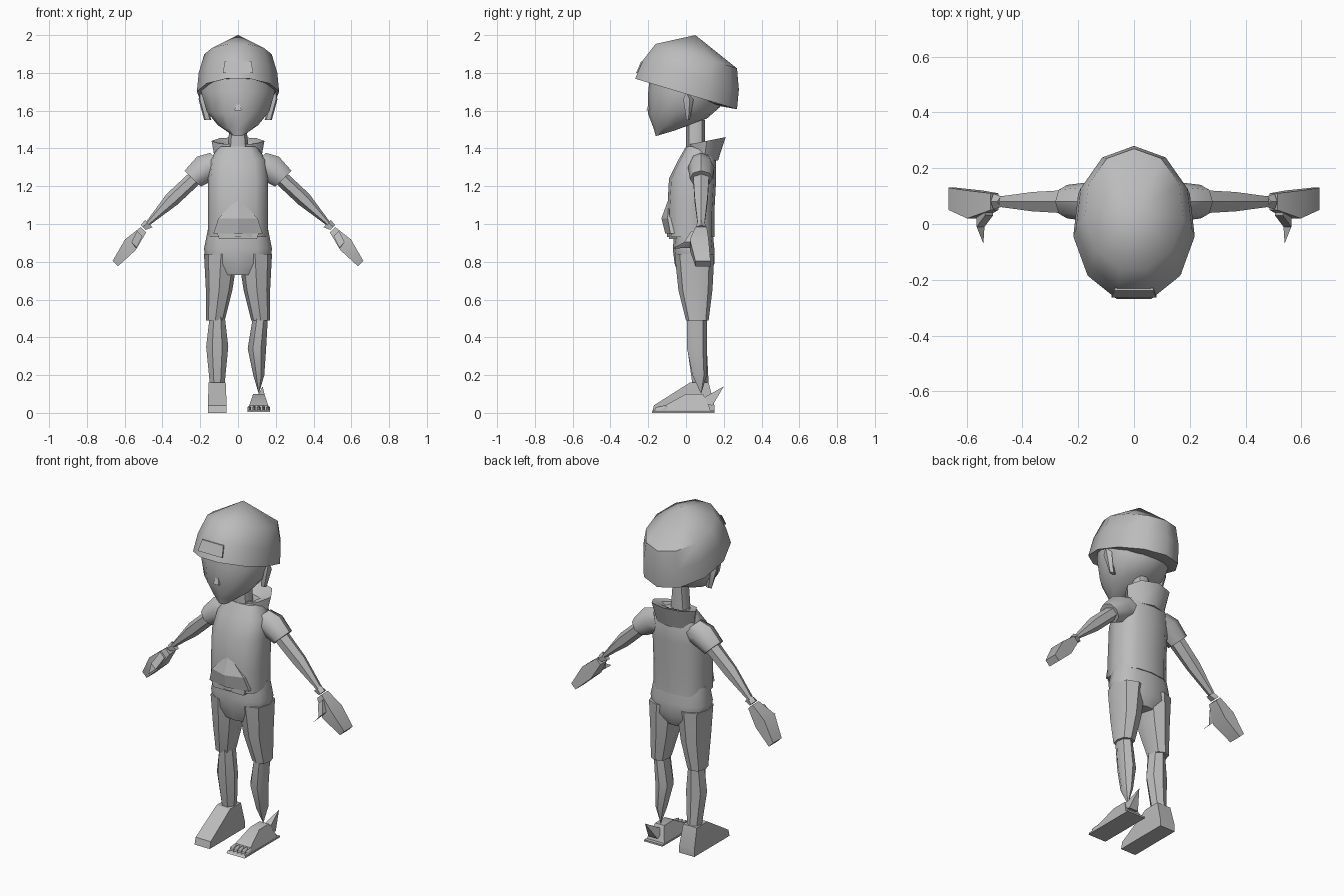
import bpy
import bmesh
import math
from mathutils import Vector

cube = bpy.data.objects.get("Cube")
if cube:
    bpy.data.objects.remove(cube)

SHADE = (.5, .5, .5, 1)
grey = bpy.data.materials.new("plain_grey")
grey.use_nodes = True
grey.diffuse_color = SHADE
grey.node_tree.nodes["Principled BSDF"].inputs["Base Color"].default_value = SHADE


def ring(z, half, front, back, x=0, tilt=0):
    """Level section; tilt raises its back edge."""
    centre = Vector((x, (front + back) / 2, z))
    depth = Vector((0, 1, tilt)) * (back - front) / 2
    return centre, Vector((half, 0, 0)), depth


def cuff(x, z, depth, width, y=.08):
    """Section square to the slanting arm."""
    return Vector((x, y, z)), Vector((0, depth, 0)), Vector((width, 0, width)) * math.sqrt(.5)


def loft(name, *rings, sides=8, power=1, tip=None, side=1, angle=45):
    """Skin the rings, ending in a point if a tip is given; four sides make a box."""
    bm = bmesh.new()
    box = sides == 4
    start = math.pi / 2 + (math.pi / 4 if box else 0)
    size = math.sqrt(2) if box else 1

    def swell(value):
        return math.copysign(abs(value) ** power, value) * size

    loops = []
    for centre, across, depth in rings:
        loop = []
        for i in range(sides):
            turn = start + math.tau * i / sides
            offset = across * swell(math.cos(turn)) + depth * swell(math.sin(turn))
            loop.append(bm.verts.new(centre + offset))
        loops.append(loop)
    for lower, upper in zip(loops, loops[1:]):
        for i in range(sides):
            bm.faces.new((lower[i - 1], lower[i], upper[i], upper[i - 1]))
    bm.faces.new(loops[0])
    if tip:
        point = bm.verts.new(tip)
        for i in range(sides):
            bm.faces.new((loops[-1][i - 1], loops[-1][i], point))
    else:
        bm.faces.new(loops[-1])

    for vert in bm.verts:
        vert.co.x *= side
    bmesh.ops.recalc_face_normals(bm, faces=bm.faces)
    mesh = bpy.data.meshes.new(name)
    bm.to_mesh(mesh)
    bm.free()
    mesh.materials.append(grey)
    part = bpy.data.objects.new(name, mesh)
    bpy.context.collection.objects.link(part)
    bpy.ops.object.select_all(action="DESELECT")
    part.select_set(True)
    bpy.context.view_layer.objects.active = part
    bpy.ops.object.shade_smooth_by_angle(angle=math.radians(angle))


# Head with a pointed chin
loft("head",
     ring(z=1.48, half=.04, front=-.16, back=-.06, tilt=.3),
     ring(z=1.53, half=.11, front=-.17, back=.11, tilt=.2),
     ring(z=1.6, half=.17, front=-.2, back=.18, tilt=.1),
     ring(z=1.7, half=.2, front=-.2, back=.2),
     ring(z=1.8, half=.19, front=-.19, back=.21),
     sides=14, angle=60)
loft("nose", ring(z=1.6, half=.02, front=-.21, back=-.17), sides=4, tip=(0, -.19, 1.66))

# Cap: inner lip, slanted rim, crown and peak
loft("cap",
     ring(z=1.7, half=.18, front=-.2, back=.18, tilt=-.4),
     ring(z=1.69, half=.22, front=-.28, back=.27, tilt=-.3),
     ring(z=1.79, half=.21, front=-.24, back=.28, tilt=-.3),
     ring(z=1.89, half=.18, front=-.17, back=.27, tilt=-.3),
     sides=11, tip=(0, .05, 2))
loft("cap_patch",
     ring(z=1.8, half=.08, front=-.264, back=-.256),
     ring(z=1.86, half=.07, front=-.238, back=-.23),
     sides=4)

# Neck, shirt and hood
loft("neck",
     ring(z=1.37, half=.06, front=0, back=.1),
     ring(z=1.55, half=.04, front=0, back=.1))
loft("shirt",
     ring(z=.93, half=.16, front=-.1, back=.15),
     ring(z=1.06, half=.16, front=-.1, back=.15),
     ring(z=1.24, half=.16, front=-.09, back=.16),
     ring(z=1.34, half=.15, front=-.04, back=.16),
     ring(z=1.41, half=.1, front=0, back=.14),
     sides=12, power=.75)
loft("hood",
     ring(z=1.33, half=.12, front=.02, back=.17, tilt=.1),
     ring(z=1.44, half=.14, front=.01, back=.21, tilt=.2),
     ring(z=1.43, half=.09, front=.03, back=.16, tilt=.2),
     ring(z=1.38, half=.05, front=.03, back=.12))

# Folded pouch and the flap hanging below it
loft("pouch",
     ring(z=.95, half=.15, front=-.11, back=0),
     ring(z=1.03, half=.12, front=-.13, back=0),
     sides=6, tip=(0, -.09, 1.14), angle=25)
loft("belt_flap",
     ring(z=.92, half=.1, front=-.09, back=-.05),
     ring(z=.95, half=.11, front=-.09, back=-.05),
     sides=4)

# Shorts above the crotch
loft("shorts_hips",
     ring(z=.97, half=.16, front=-.06, back=.14),
     ring(z=.87, half=.18, front=-.07, back=.15),
     ring(z=.79, half=.17, front=-.06, back=.15),
     ring(z=.73, half=.1, front=-.04, back=.12),
     sides=12, power=.8)

# Paired parts
for label, side in (("left", 1), ("right", -1)):
    loft(label + "_shorts_leg",
         ring(z=.84, half=.09, front=-.06, back=.15, x=.09),
         ring(z=.65, half=.07, front=-.04, back=.14, x=.1),
         ring(z=.49, half=.05, front=0, back=.12, x=.12),
         power=.85, side=side)
    loft(label + "_sleeve",
         cuff(x=.09, z=1.32, depth=.06, width=.08),
         cuff(x=.16, z=1.3, depth=.07, width=.08),
         cuff(x=.24, z=1.24, depth=.06, width=.06),
         side=side)
    loft(label + "_arm",
         cuff(x=.2, z=1.27, depth=.05, width=.04),
         cuff(x=.35, z=1.13, depth=.04, width=.04),
         cuff(x=.49, z=.99, depth=.02, width=.01),
         sides=6, side=side)
    loft(label + "_wrist",
         cuff(x=.47, z=1, depth=.02, width=.03),
         cuff(x=.5, z=.98, depth=.03, width=.02),
         sides=5, side=side)
    loft(label + "_hand",
         cuff(x=.5, z=.97, depth=.03, width=.02),
         cuff(x=.57, z=.89, depth=.05, width=.04, y=.07),
         cuff(x=.65, z=.79, depth=.04, width=.02, y=.09),
         sides=4, side=side)
    loft(label + "_thumb",
         cuff(x=.52, z=.95, depth=.03, width=.02, y=.06),
         cuff(x=.55, z=.89, depth=.04, width=.02, y=.03),
         sides=4, tip=(.54, -.07, .87), side=side)
    loft(label + "_ear",
         ring(z=1.55, half=.02, front=0, back=.02, x=.16),
         ring(z=1.66, half=.02, front=-.02, back=.04, x=.19),
         sides=5, tip=(.2, 0, 1.7), side=side)

# Shins: the left one narrows to a thin ankle, the right one enters a shoe
loft("left_shin",
     ring(z=.52, half=.04, front=0, back=.11, x=.12),
     ring(z=.34, half=.05, front=0, back=.11, x=.1),
     ring(z=.2, half=.03, front=.03, back=.11, x=.11),
     sides=7, tip=(.11, .08, .1))
loft("right_shin",
     ring(z=.52, half=.04, front=0, back=.11, x=-.11),
     ring(z=.35, half=.06, front=0, back=.11, x=-.11),
     ring(z=.15, half=.04, front=.03, back=.12, x=-.11),
     sides=7)

# Shoe
loft("right_shoe",
     ring(z=0, half=.05, front=-.18, back=.15, x=-.11),
     ring(z=.04, half=.05, front=-.17, back=.15, x=-.11),
     ring(z=.16, half=.045, front=.02, back=.12, x=-.11),
     sides=4, angle=30)

# Bare foot on a thin sole, with a heel spur and toes
loft("left_sole",
     ring(z=.005, half=.06, front=-.18, back=.15, x=.11),
     ring(z=.015, half=.06, front=-.17, back=.15, x=.11),
     sides=4)
loft("left_foot",
     ring(z=.01, half=.06, front=-.12, back=.13, x=.11),
     ring(z=.04, half=.05, front=-.11, back=.12, x=.11),
     ring(z=.1, half=.03, front=0, back=.09, x=.11),
     sides=4, angle=30)
loft("left_heel_spur",
     ring(z=.05, half=.03, front=.06, back=.14, x=.12, tilt=-.3),
     sides=4, tip=(.13, .2, .14))
for toe in range(5):
    x = .06 + toe * .025
    loft("left_toe_" + "abcde"[toe],
         ring(z=.01, half=.01, front=-.17, back=-.09, x=x),
         ring(z=.03, half=.01, front=-.16, back=-.09, x=x),
         sides=6, tip=(x, -.11, .04))
